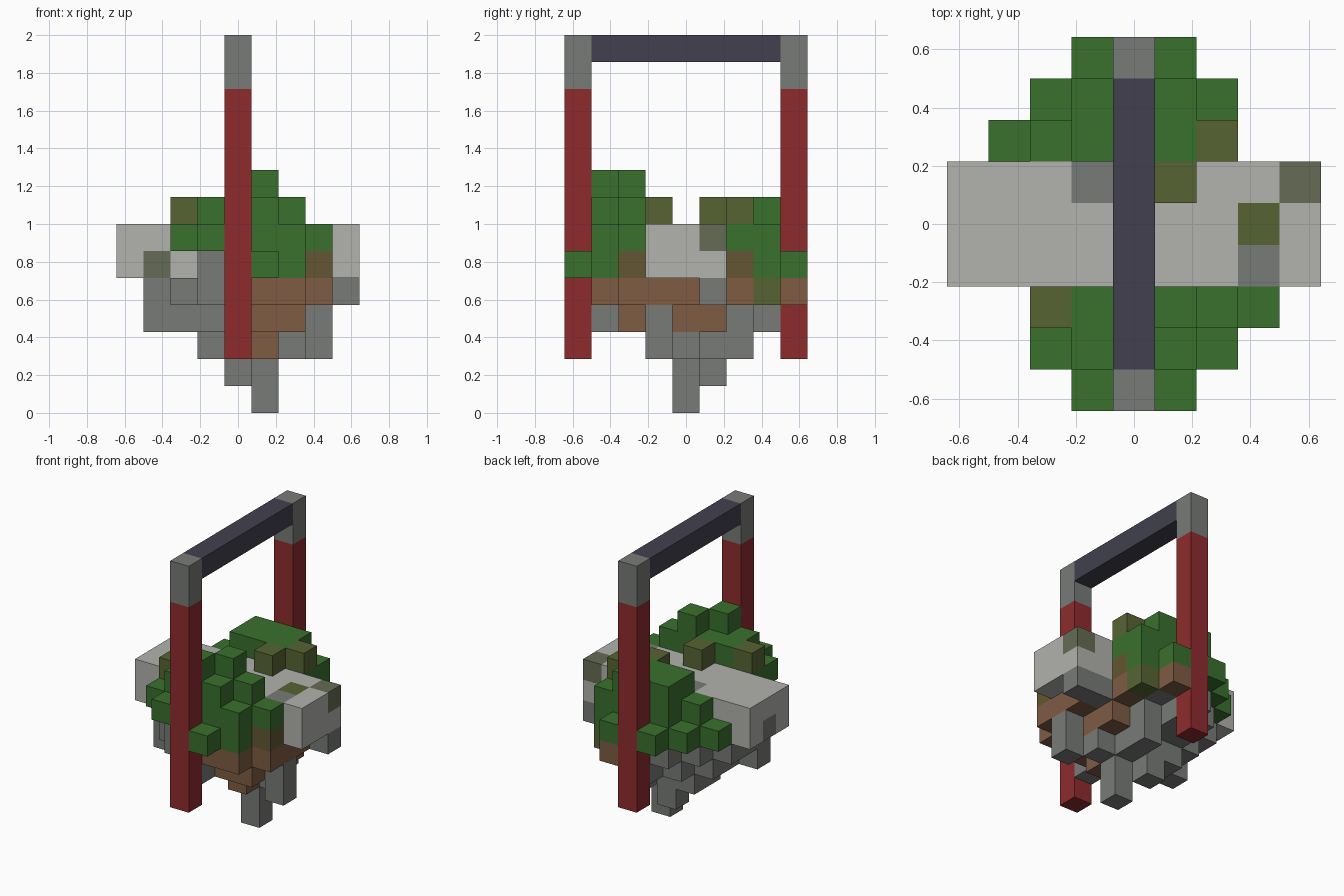
import bpy, bmesh
from mathutils import Vector

if "Cube" in bpy.data.objects:
    bpy.data.objects.remove(bpy.data.objects["Cube"])

U = 2 / 14  # edge of one cube; cells are centred on x = y = 0 and stacked from z = 0


def lin(c):
    c /= 255
    return c / 12.92 if c <= 0.04045 else ((c + 0.055) / 1.055) ** 2.4


COLOURS = {
    "light_stone": (178, 179, 174), "grey_stone": (120, 123, 119),
    "mossy_stone": (101, 108, 85), "grass_green": (58, 112, 45),
    "olive_moss": (86, 100, 52), "mossy_soil": (100, 86, 50),
    "brown_soil": (126, 92, 68), "red_paint": (142, 43, 45),
    "dark_slate": (65, 64, 78),
}
mats = {}
for name, rgb in COLOURS.items():
    mats[name] = bpy.data.materials.new(name)
    mats[name].diffuse_color = (*[lin(c) for c in rgb], 1)

cells = {}  # (x, y, z) -> (part, colour)


def fill(part, colour, xs, ys, zs):
    """Fill a block of cells; each range is one number or (first, last)."""
    rng = [range(r[0], r[1] + 1) if isinstance(r, tuple) else (r,) for r in (xs, ys, zs)]
    for x in rng[0]:
        for y in rng[1]:
            for z in rng[2]:
                cells[x, y, z] = (part, colour)


# Underside rock, layer by layer
def rock(*r):
    fill("hanging_rock", "grey_stone", *r)


rock((-3, 3), (-1, 1), 4)
rock((-2, 0), -2, 4)
rock((-1, 0), -3, (4, 5))
rock((-1, 0), -2, 5)
rock((-2, 1), 2, 4)
rock((-1, 1), 3, 4)
rock((-2, 1), (-1, 1), 3)
rock((-1, 1), 2, 3)
rock(0, -2, 3)
rock(0, -3, 3)
rock(0, 3, 3)
rock(-3, -1, 3)
rock((-1, 1), (0, 1), 2)
rock(1, 2, 2)
rock(2, 0, 2)
rock(3, -1, (2, 3))
rock(4, 1, 4)
rock(0, 1, 1)
rock(1, 0, (0, 1))


# Soil under the right half
def soil(*r):
    fill("soil", "brown_soil", *r)


soil((1, 2), -3, 4)
soil((1, 3), -2, 4)
soil((2, 3), (-1, 0), 4)
soil((1, 2), -2, 3)
soil(2, (0, 1), 3)
soil(1, -1, (2, 3))
soil(2, 2, 4)
soil(1, 4, 4)
fill("soil", "olive_moss", 2, 3, 4)


# Grass banks either side of the path
def grass(*r):
    fill("grass_bank", "grass_green", *r)


grass(1, -4, 5)
grass(-1, -4, 6)
grass((1, 2), (-3, -2), 5)
grass((-2, 2), (-3, -2), 6)
grass(3, -2, 6)
grass((-1, 1), (-3, -2), 7)
grass(2, -2, 7)
grass(0, -3, 8)
grass(1, -2, 8)
grass((-3, 1), 2, 5)
grass((-2, 2), 3, 5)
grass(-1, 4, 5)
grass(1, 4, 5)
grass((-2, 2), 2, 6)
grass((-1, 2), 3, 6)
grass((-1, 1), (2, 3), 7)

# Moss tufts on the banks
for x, y, z in ((-2, -2, 7), (0, -1, 7), (1, 1, 7), (2, 2, 7)):
    fill("moss_tufts", "olive_moss", x, y, z)
for x, y in ((3, -2), (2, 2)):
    fill("grass_bank", "mossy_soil", x, y, 5)

# Stone path with a few odd stones
fill("stone_path", "light_stone", (-4, 4), (-1, 1), (5, 6))
for x, y, z, c in ((-1, 1, 6, "grey_stone"), (3, -1, 6, "grey_stone"),
                   (3, 0, 6, "olive_moss"), (-4, 0, 5, "grey_stone")):
    fill("stone_path", c, x, y, z)
fill("stone_path", "mossy_stone", 4, 1, 6)
fill("stone_path", "mossy_stone", -3, -1, 5)

# Gate: two posts with caps and a crossbeam
for side, y in (("front", -4), ("back", 4)):
    fill(side + "_post", "red_paint", 0, y, (2, 11))
    fill(side + "_post_cap", "grey_stone", 0, y, (12, 13))
fill("crossbeam", "dark_slate", 0, (-3, 3), 13)

# Turn each part's cells into a mesh of exposed faces
DIRS = [Vector(s * a for a in axis) for axis in ((1, 0, 0), (0, 1, 0), (0, 0, 1)) for s in (1, -1)]
for part in sorted({p for p, _ in cells.values()}):
    bm = bmesh.new()
    mine = {k: c for k, (p, c) in cells.items() if p == part}
    colours = sorted(set(mine.values()))
    for key, colour in mine.items():
        centre = Vector(key) + Vector((0, 0, 0.5))
        for d in DIRS:
            if tuple(int(a + b) for a, b in zip(key, d)) in cells:
                continue
            u = Vector((d.y, d.z, d.x))
            v = d.cross(u)
            ring = [centre + (d + a * u + b * v) / 2 for a, b in ((-1, -1), (1, -1), (1, 1), (-1, 1))]
            face = bm.faces.new([bm.verts.new(p * U) for p in ring])
            face.material_index = colours.index(colour)
    bmesh.ops.remove_doubles(bm, verts=bm.verts, dist=0.001)
    mesh = bpy.data.meshes.new(part)
    bm.to_mesh(mesh)
    bm.free()
    for c in colours:
        mesh.materials.append(mats[c])
    bpy.context.collection.objects.link(bpy.data.objects.new(part, mesh))

for m in bpy.data.materials:
    if m.users and not m.is_grease_pencil:
        m.use_nodes = True
        m.node_tree.nodes["Principled BSDF"].inputs["Base Color"].default_value = m.diffuse_color
